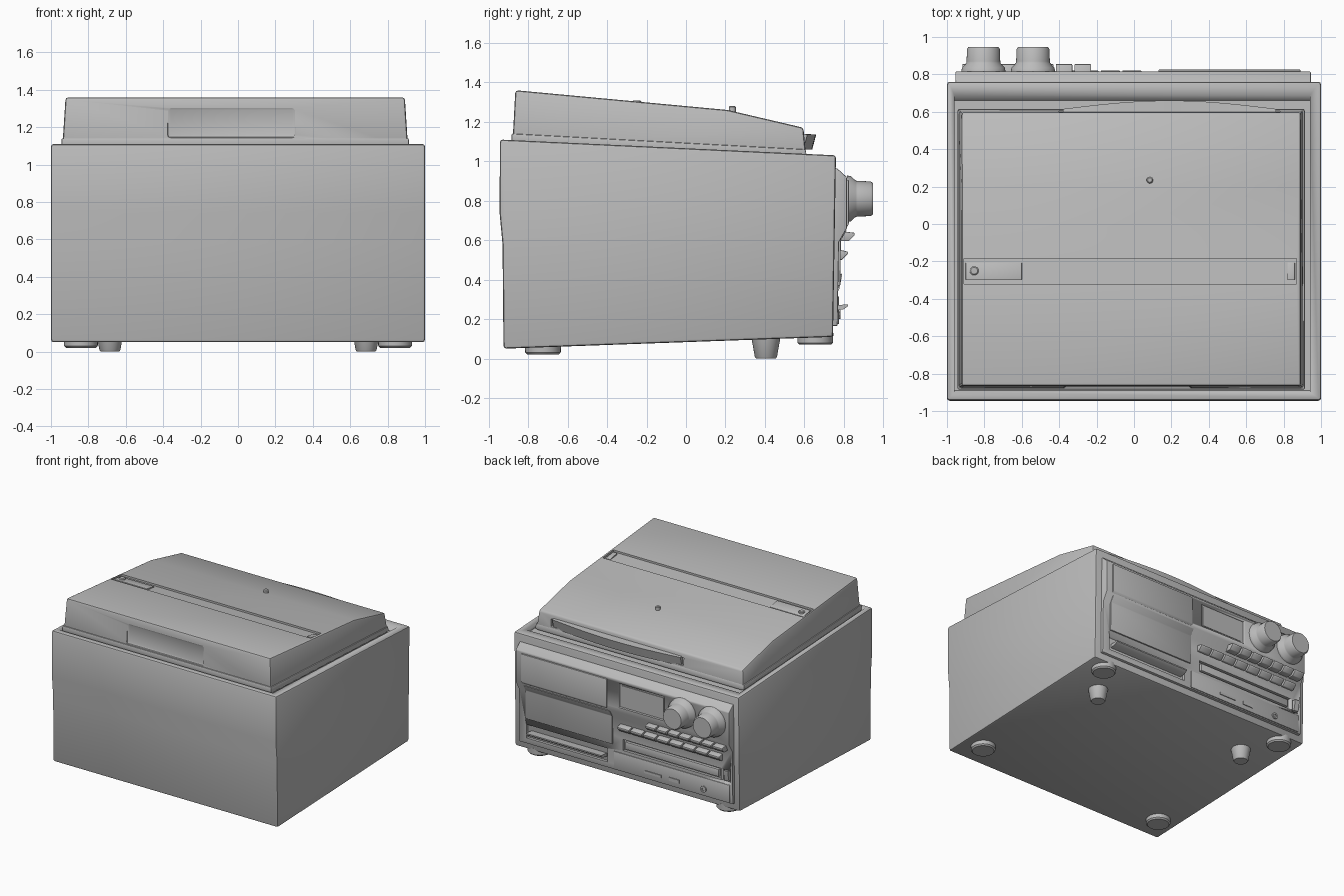
import bpy, bmesh, math
from mathutils import Vector, Matrix

old = bpy.data.objects.get("Cube")
if old:
    bpy.data.objects.remove(old, do_unlink=True)

grey = bpy.data.materials.new("plain grey")
grey.use_nodes = True
GREY = (0.5, 0.5, 0.5, 1)
grey.diffuse_color = GREY
grey.node_tree.nodes["Principled BSDF"].inputs["Base Color"].default_value = GREY


def finish(name, bm, bevel=0.0, segs=2):
    """Turn a bmesh into a shaded object, with rounded edges if asked."""
    bmesh.ops.recalc_face_normals(bm, faces=bm.faces)
    mesh = bpy.data.meshes.new(name)
    bm.to_mesh(mesh)
    bm.free()
    mesh.materials.append(grey)
    ob = bpy.data.objects.new(name, mesh)
    bpy.context.collection.objects.link(ob)
    bpy.context.view_layer.objects.active = ob
    for o in bpy.context.selected_objects:
        o.select_set(False)
    ob.select_set(True)
    if bevel:
        mod = ob.modifiers.new("round", "BEVEL")
        mod.width, mod.segments, mod.limit_method = bevel, segs, "ANGLE"
        bpy.ops.object.modifier_apply(modifier="round")
    bpy.ops.object.shade_smooth_by_angle(angle=math.radians(35))
    return ob


def prism(name, outline, x0, x1, bevel=0.0, taper=0.0, z_taper=9.0):
    """Extrude a (y, z) outline along x; points above z_taper move inwards."""
    bm = bmesh.new()
    rings = []
    for x, s in ((x0, 1), (x1, -1)):
        rings.append([bm.verts.new((x + (s * taper if z > z_taper else 0), y, z)) for y, z in outline])
        bm.faces.new(rings[-1])
    a, b = rings
    for i in range(len(a)):
        j = (i + 1) % len(a)
        bm.faces.new((a[i], a[j], b[j], b[i]))
    return finish(name, bm, bevel)


def box(name, x0, x1, y0, y1, z0, z1, bevel=0.0):
    return prism(name, [(y0, z0), (y1, z0), (y1, z1), (y0, z1)], x0, x1, bevel)


def lathe(name, profile, place, back=False, sides=32):
    """Stack discs of (radius, height) along z, or along y when back is set."""
    bm = bmesh.new()
    rot = Matrix.Rotation(-math.pi / 2, 3, "X") if back else Matrix.Identity(3)
    rings = []
    for r, h in profile:
        ring = []
        for k in range(sides):
            a = 2 * math.pi * k / sides
            ring.append(bm.verts.new(Vector(place) + rot @ Vector((r * math.cos(a), r * math.sin(a), h))))
        rings.append(ring)
    bm.faces.new(rings[0])
    bm.faces.new(rings[-1])
    for a, b in zip(rings, rings[1:]):
        for k in range(sides):
            m = (k + 1) % sides
            bm.faces.new((a[k], a[m], b[m], b[k]))
    return finish(name, bm)


def cut(target, cutter):
    """Carve the cutter out of the target and drop the cutter."""
    cutter.hide_render = True
    bpy.context.view_layer.objects.active = target
    mod = target.modifiers.new("cut", "BOOLEAN")
    mod.operation, mod.solver, mod.object = "DIFFERENCE", "EXACT", cutter
    bpy.ops.object.modifier_apply(modifier="cut")
    bpy.data.objects.remove(cutter, do_unlink=True)


# Cabinet with a sunken deck and a shallow opening for the control panel
cabinet = prism("cabinet", [(-0.925, 0.05), (0.745, 0.11), (0.76, 1.03), (-0.943, 1.11),
                            (-0.945, 0.74), (-0.93, 0.58)], -1, 1, 0.014)
cut(cabinet, prism("deck_cutter", [(-0.89, 1.075), (0.66, 1.0), (0.71, 1.06), (-0.91, 1.14)], -0.96, 0.94))

# Lid: wedge with a sloping top, a long slot and a front grip
lid = prism("lid", [(-0.88, 1.08), (0.61, 1.01), (0.595, 1.17), (0.21, 1.26), (-0.865, 1.36)],
            -0.94, 0.91, 0.014, 0.018, 1.1)


def lid_z(y):
    return 1.36 - 0.093 * (y + 0.865)


f, b = -0.32, -0.185
cut(lid, prism("slot_cutter", [(f, lid_z(f) - 0.015), (b, lid_z(b) - 0.015), (b, 1.4), (f, 1.4)], -0.91, 0.87))
cut(lid, box("grip_cutter", -0.38, 0.31, -0.95, -0.863, 1.14, 1.31, 0.02))
cut(lid, box("lip_cutter", -0.4, 0.78, 0.585, 0.65, 1.07, 1.13))
prism("lid_hem", [(-0.884, 1.09), (0.612, 1.02), (0.607, 1.06), (-0.884, 1.14)], -0.943, 0.913, 0.006)

# Fittings on the lid top
for name, x0, x1 in (("slot_left_stop", 0.82, 0.86), ("slot_right_block", -0.9, -0.6)):
    prism(name, [(f + 0.02, lid_z(f) - 0.02), (b - 0.02, lid_z(b) - 0.02),
                 (b - 0.02, lid_z(b) - 0.008), (f + 0.02, lid_z(f) - 0.004)], x0, x1, 0.004)
lathe("slot_button", [(0.024, 0), (0.024, 0.02), (0.018, 0.025)], (-0.855, -0.25, lid_z(-0.25) - 0.02))
lathe("spindle", [(0.018, 0), (0.018, 0.055), (0.012, 0.06)], (0.085, 0.235, 1.22), sides=16)

# Arched lip behind the lid
bm = bmesh.new()
steps = 20
rows = []
for i in range(steps + 1):
    t = i / steps
    x = -0.38 + 1.14 * t
    out = 0.615 + 0.045 * math.sin(math.pi * t)
    rows.append([bm.verts.new(p) for p in ((x, 0.59, 1.06), (x, out - 0.02, 1.06), (x, out, 1.135), (x, 0.59, 1.14))])
for p, q in zip(rows, rows[1:]):
    for k in range(4):
        m = (k + 1) % 4
        bm.faces.new((p[k], p[m], q[m], q[k]))
bm.faces.new(rows[0])
bm.faces.new(rows[-1])
finish("rear_lip", bm)

# Control panel: upper half stands proud of the lower half
panel = prism("control_panel", [(0.7, 0.165), (0.768, 0.165), (0.775, 0.59), (0.815, 0.66),
                                (0.815, 0.92), (0.765, 0.965), (0.7, 0.965)], -0.955, 0.945, 0.006)
cut(panel, box("display_cutter", -0.38, 0.03, 0.795, 0.9, 0.7, 0.895))
cut(panel, box("tray_cutter", 0.16, 0.88, 0.71, 0.9, 0.21, 0.32))
cut(panel, box("disc_cutter", -0.85, 0.02, 0.75, 0.9, 0.34, 0.43))
cut(panel, box("switch_cutter", -0.935, -0.875, 0.75, 0.9, 0.33, 0.43))

# Cassette door in two halves
prism("door_top", [(0.75, 0.64), (0.815, 0.665), (0.825, 0.68), (0.825, 0.905), (0.75, 0.905)], 0.13, 0.89, 0.004)
prism("door_bottom", [(0.75, 0.37), (0.782, 0.37), (0.785, 0.6), (0.815, 0.65), (0.75, 0.65)], 0.11, 0.88, 0.004)
box("display_glass", -0.36, 0.01, 0.79, 0.8, 0.72, 0.875)

# Trays
prism("slide_tray", [(0.7, 0.235), (0.8, 0.25), (0.82, 0.265), (0.82, 0.275), (0.7, 0.265)], 0.18, 0.85)
box("disc_tray", -0.83, 0.0, 0.74, 0.772, 0.355, 0.415, 0.004)
prism("rocker_switch", [(0.74, 0.345), (0.775, 0.345), (0.79, 0.415), (0.79, 0.43), (0.74, 0.425)], -0.925, -0.885)

# Two rows of keys
def key_row(name, start, count, pitch, z, reach):
    for i in range(count):
        x = start - i * pitch
        prism(f"{name}_{i + 1}", [(0.76, z - 0.03), (reach - 0.03, z - 0.03), (reach, z),
                                  (reach, z + 0.012), (0.76, z + 0.025)], x - pitch + 0.012, x, 0.004)


key_row("upper_key", -0.23, 7, 0.1, 0.625, 0.855)
key_row("lower_key", 0.04, 8, 0.115, 0.53, 0.82)

# Sockets along the bottom
box("lower_plate", -0.93, 0.1, 0.76, 0.775, 0.175, 0.315, 0.003)
for name, x, w, h in (("card_socket", -0.25, 0.075, 0.01), ("usb_socket", -0.44, 0.045, 0.014)):
    box(name, x - w, x + w, 0.77, 0.781, 0.225 - h, 0.225 + h)
lathe("headphone_jack", [(0.025, 0), (0.025, 0.012), (0.012, 0.012), (0.012, 0.004)], (-0.7, 0.772, 0.225), True, 20)

# Knobs
for name, x in (("volume_knob", -0.805), ("tuning_knob", -0.54)):
    lathe(name, [(0.118, 0), (0.115, 0.02), (0.092, 0.045), (0.09, 0.055), (0.088, 0.12), (0.08, 0.132)],
          (x, 0.815, 0.81), True, 40)

# Feet
for side, s in (("left", 1), ("right", -1)):
    lathe(f"front_foot_{side}", [(0.08, 0.02), (0.09, 0.03), (0.092, 0.08)], (0.84 * s, -0.725, 0))
    lathe(f"back_foot_{side}", [(0.08, 0.07), (0.09, 0.08), (0.092, 0.13)], (0.84 * s, 0.655, 0))
    lathe(f"middle_foot_{side}", [(0.05, 0), (0.056, 0.008), (0.076, 0.12)], (0.685 * s, 0.405, 0))
